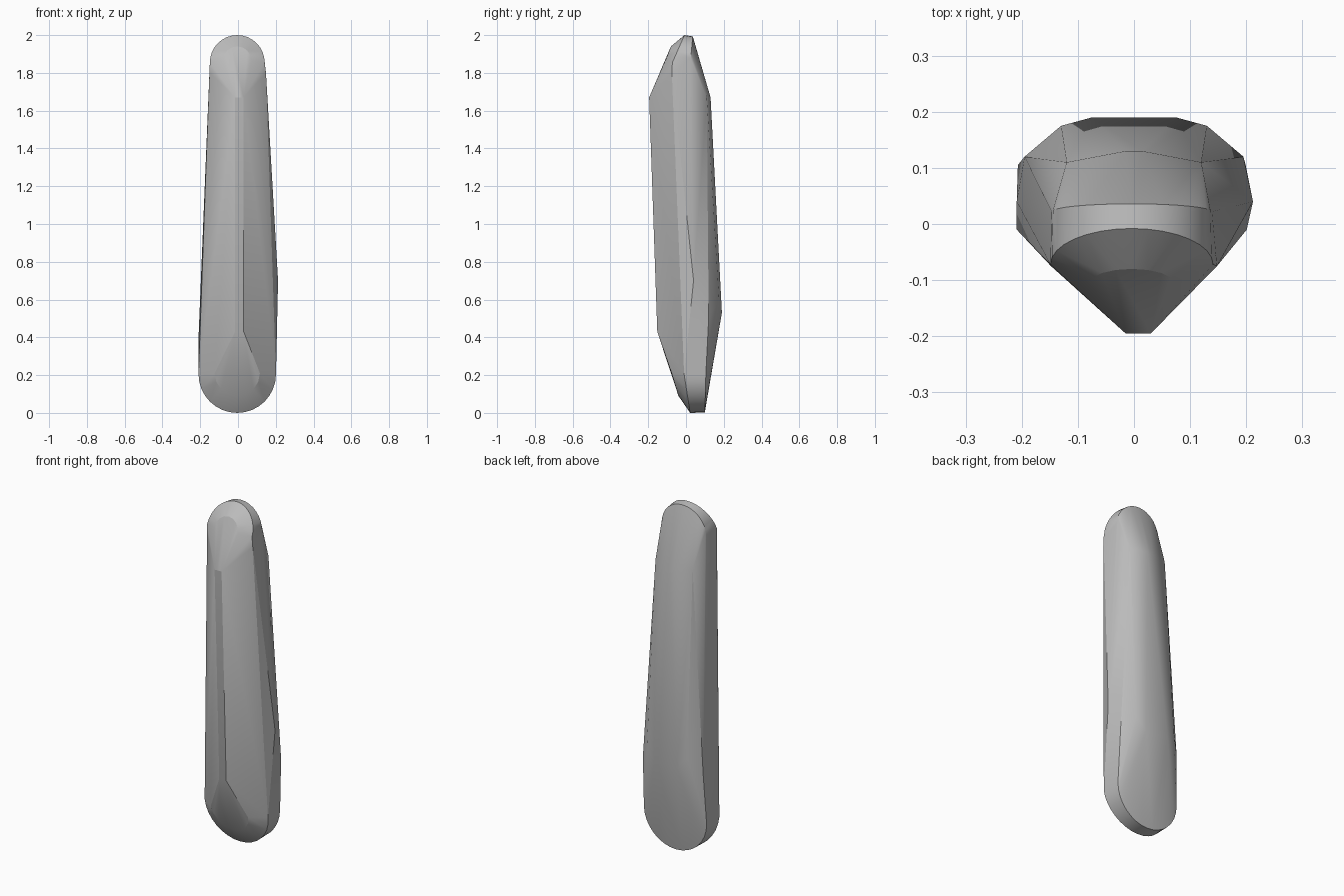
import bpy, bmesh, math

old = bpy.data.objects.get("Cube")
if old:
    bpy.data.objects.remove(old, do_unlink=True)

# Matte grey stone
grey = bpy.data.materials.new("stone_grey")
grey.use_nodes = True
colour = (0.5, 0.5, 0.5, 1)
grey.diffuse_color = colour
bsdf = next(n for n in grey.node_tree.nodes if n.type == 'BSDF_PRINCIPLED')
bsdf.inputs["Base Color"].default_value = colour
bsdf.inputs["Roughness"].default_value = 0.7


def arch(radius, centre_z, direction, y_side, y_tip, steps=16):
    """Half circle in x and z whose depth goes from the sides to the tip."""
    points = []
    for i in range(steps + 1):
        a = math.pi * i / steps
        s = math.sin(a)
        points.append((radius * math.cos(a) - 0.004,
                       y_side + (y_tip - y_side) * s,
                       centre_z + direction * radius * s))
    return points


def pair(x, y, z):
    return [(-x, y, z), (x, y, z)]


points = []
# Rounded top: front rim, back rim and the bevel in front
points += arch(0.145, 1.855, 1, -0.072, -0.008)
points += arch(0.143, 1.85, 1, 0.022, 0.036)
points += arch(0.075, 1.865, 1, -0.105, -0.08, 8)
points += pair(0.148, -0.075, 1.8)

# Rounded bottom: front rim, back rim and the bevel in front
points += arch(0.205, 0.205, -1, -0.01, 0.022)
points += arch(0.203, 0.205, -1, 0.105, 0.1)
points += arch(0.12, 0.21, -1, -0.075, -0.04, 8)

# Narrow front ridge
for x in (-0.015, 0.03):
    points += [(x, -0.195, 1.67), (x, -0.152, 0.43)]

# Back shoulders and the lower swelling
points += pair(0.12, 0.11, 1.67) + pair(0.015, 0.13, 1.67)
points += pair(0.075, 0.19, 0.53) + pair(0.13, 0.175, 0.6)
points += pair(0.195, 0.12, 0.5)
points += [(0.212, 0.04, 0.7), (-0.209, 0.04, 0.4)]

# Wrap the key points in one faceted body
bm = bmesh.new()
for p in points:
    bm.verts.new(p)
hull = bmesh.ops.convex_hull(bm, input=bm.verts)
spare = [v for v in bm.verts if not v.link_faces]
bmesh.ops.delete(bm, geom=spare, context='VERTS')
bmesh.ops.dissolve_limit(bm, angle_limit=math.radians(1),
                         verts=bm.verts, edges=bm.edges)
bmesh.ops.recalc_face_normals(bm, faces=bm.faces)

mesh = bpy.data.meshes.new("stone_body")
bm.to_mesh(mesh)
bm.free()
mesh.materials.append(grey)
body = bpy.data.objects.new("stone_body", mesh)
bpy.context.collection.objects.link(body)

# Soft shading across shallow facets, crisp rims
bpy.ops.object.select_all(action='DESELECT')
body.select_set(True)
bpy.context.view_layer.objects.active = body
bpy.ops.object.shade_smooth_by_angle(angle=math.radians(20))
